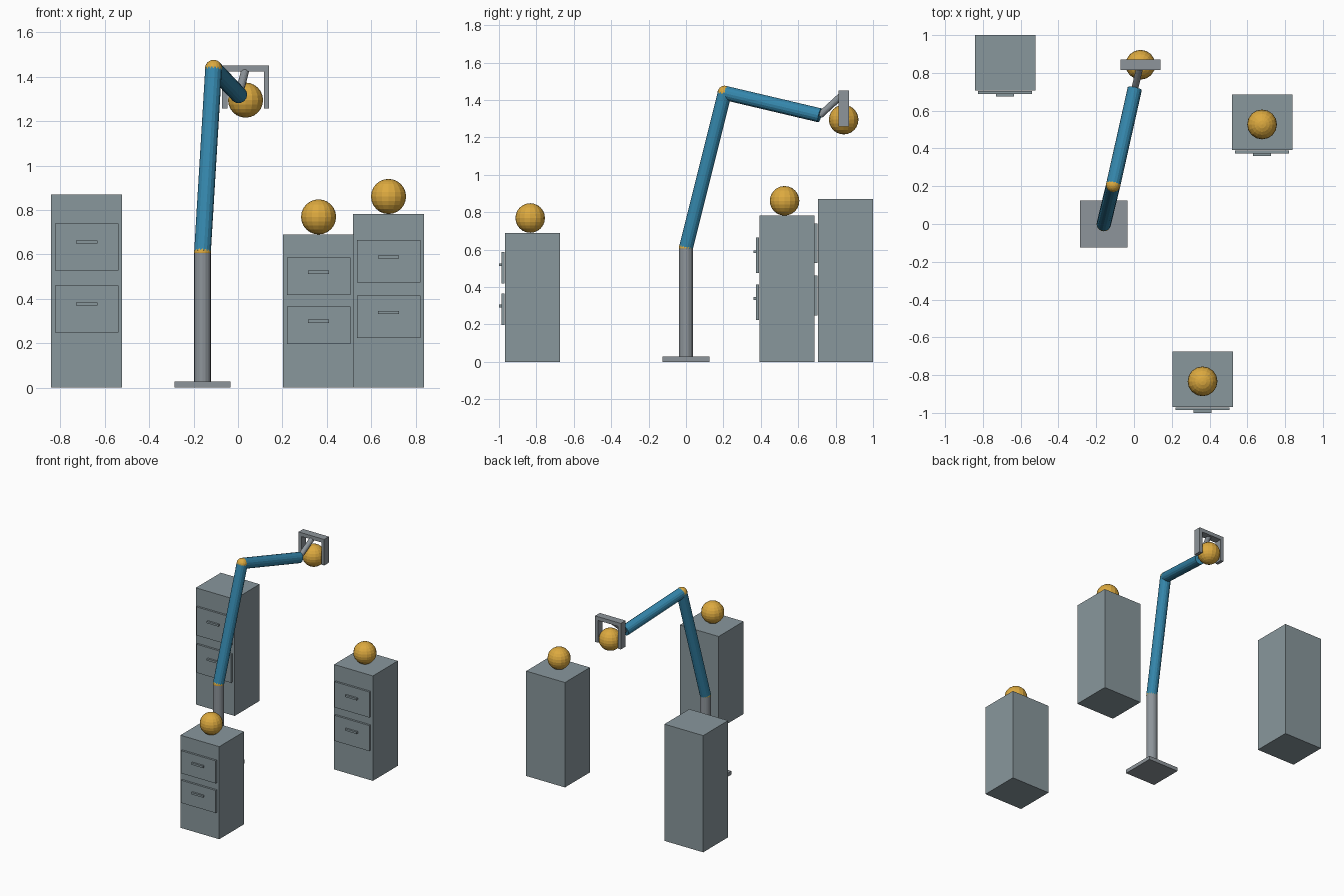
import bpy
from mathutils import Vector

if "Cube" in bpy.data.objects:
    bpy.data.objects.remove(bpy.data.objects["Cube"])


def material(name, rgb):
    m = bpy.data.materials.new(name)
    m.diffuse_color = (*rgb, 1)
    m.use_nodes = True
    m.node_tree.nodes["Principled BSDF"].inputs["Base Color"].default_value = m.diffuse_color
    return m


CABINET = material("cabinet grey", (0.25, 0.31, 0.335))
METAL = material("metal grey", (0.27, 0.30, 0.325))
BLUE = material("arm blue", (0.035, 0.24, 0.41))
GOLD = material("golden orange", (0.72, 0.40, 0.05))


def finish(name, mat):
    ob = bpy.context.object
    ob.name = name
    ob.data.materials.append(mat)
    return ob


def box(name, lo, hi, mat):
    lo, hi = Vector(lo), Vector(hi)
    bpy.ops.mesh.primitive_cube_add(size=1, location=(lo + hi) / 2)
    ob = finish(name, mat)
    ob.scale = hi - lo
    return ob


def ball(name, centre, r, mat=GOLD):
    bpy.ops.mesh.primitive_uv_sphere_add(segments=16, ring_count=12, radius=r, location=centre)
    return finish(name, mat)


def rod(name, a, b, r, mat):
    a, b = Vector(a), Vector(b)
    bpy.ops.mesh.primitive_cylinder_add(vertices=16, radius=r, depth=(b - a).length,
                                        location=(a + b) / 2)
    ob = finish(name, mat)
    ob.rotation_euler = (b - a).to_track_quat('Z', 'Y').to_euler()
    return ob


# Cabinets: body, two drawer fronts with handles, optional ball on top
def cabinet(label, cx, front, h, with_ball):
    w, d = 0.32, 0.294
    box(label + "_cabinet", (cx - w / 2, front, 0), (cx + w / 2, front + d, h), CABINET)
    for level, zc, zh in (("upper", 0.728, 0.753), ("lower", 0.408, 0.433)):
        box(f"{label}_{level}_drawer", (cx - 0.143, front - 0.018, (zc - 0.122) * h),
            (cx + 0.143, front - 0.003, (zc + 0.122) * h), CABINET)
        box(f"{label}_{level}_handle", (cx - 0.048, front - 0.032, zh * h - 0.007),
            (cx + 0.048, front - 0.016, zh * h + 0.007), CABINET)
    if with_ball:
        ball(label + "_ball", (cx, front + d / 2 - 0.012, h + 0.079), 0.079)


cabinet("back_left", -0.682, 0.706, 0.87, False)
cabinet("right", 0.678, 0.392, 0.782, True)
cabinet("front", 0.363, -0.968, 0.69, True)

# Arm: base, post, two blue links and round joints
shoulder, elbow, wrist = (-0.16, 0, 0.61), (-0.11, 0.207, 1.438), (0.004, 0.716, 1.318)
box("base_plate", (-0.286, -0.125, 0), (-0.034, 0.125, 0.028), METAL)
rod("post", (-0.16, 0, 0.02), shoulder, 0.038, METAL)
ball("shoulder_joint", shoulder, 0.0385)
rod("upper_arm", shoulder, elbow, 0.038, BLUE)
ball("elbow_joint", elbow, 0.0385)
rod("forearm", elbow, wrist, 0.038, BLUE)

# Gripper holding a ball
gx, gy = 0.034, 0.843
rod("wrist_rod", wrist, (gx, gy, 1.435), 0.018, METAL)
box("gripper_bar", (gx - 0.106, gy - 0.028, 1.423), (gx + 0.106, gy + 0.028, 1.451), METAL)
for side, s in (("left", -1), ("right", 1)):
    xs = sorted((gx + s * 0.082, gx + s * 0.106))
    box(side + "_finger", (xs[0], gy - 0.028, 1.257), (xs[1], gy + 0.028, 1.43), METAL)
ball("held_ball", (gx, gy, 1.295), 0.079)
